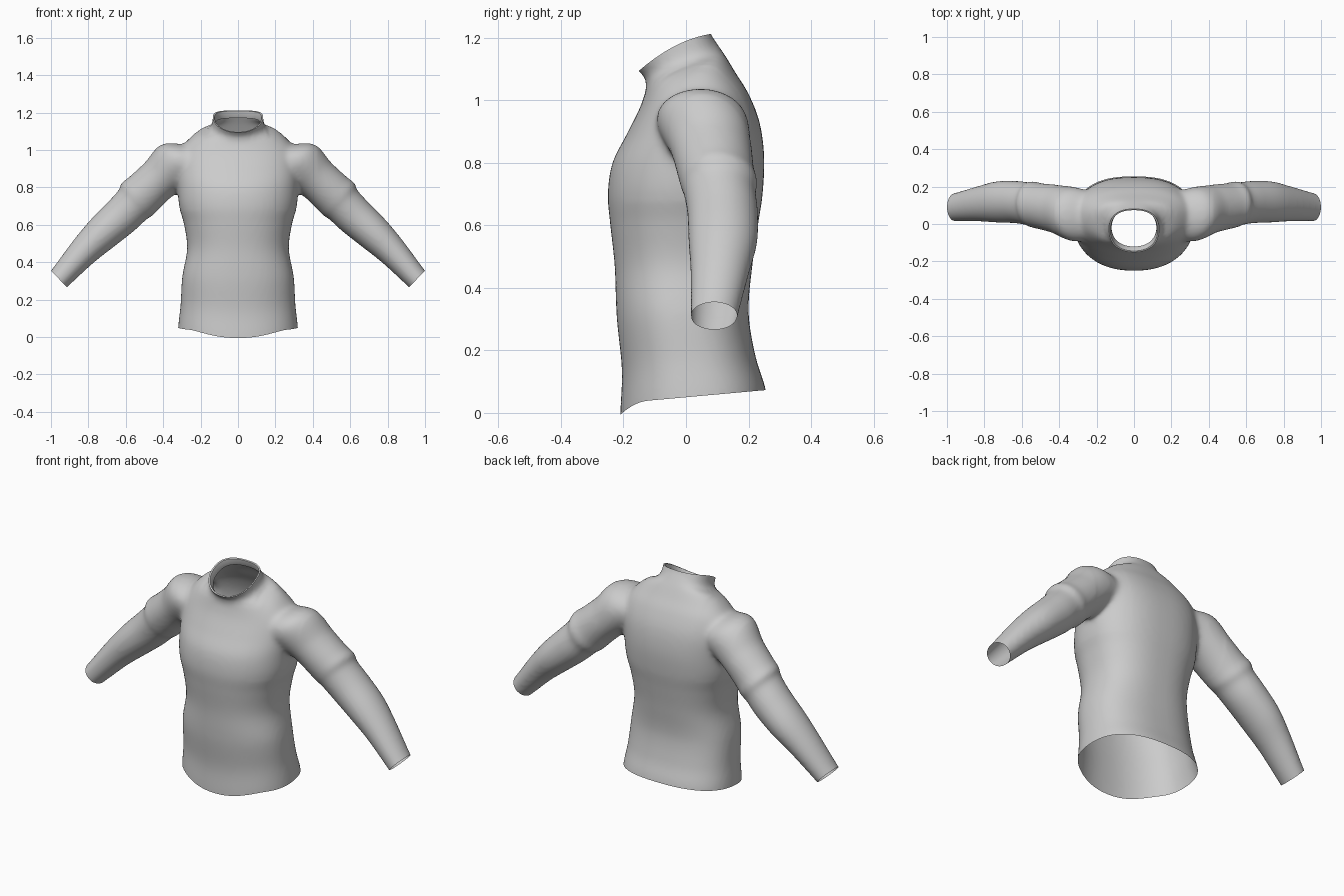
import bpy, bmesh, math
from mathutils import Vector

cube = bpy.data.objects.get("Cube")
if cube:
    bpy.data.objects.remove(cube, do_unlink=True)

SIDES = 64
STEPS = 6


def spline(rows):
    """Smoothly interpolate rows of ring parameters."""
    out = []
    last = len(rows) - 1
    for i in range(last):
        a, b, c, d = (rows[min(max(i + k, 0), last)] for k in (-1, 0, 1, 2))
        for s in range(STEPS):
            t = s / STEPS
            out.append([q + t / 2 * (r - p + t * (2*p - 5*q + 4*r - u + t * (3*(q - r) + u - p)))
                        for p, q, r, u in zip(a, b, c, d)])
    return out + [list(rows[-1])]


def loft(bm, rings):
    """Skin a closed tube over a list of rings."""
    loops = [[bm.verts.new(p) for p in ring] for ring in rings]
    for a, b in zip(loops, loops[1:]):
        for i in range(SIDES):
            j = (i + 1) % SIDES
            bm.faces.new((a[i], a[j], b[j], b[i]))
    bm.faces.new(loops[0][::-1])
    bm.faces.new(loops[-1])


def power(v, n):
    return math.copysign(abs(v) ** (2 / n), v)


def torso_ring(yf, zf, yb, zb, w):
    ring = []
    for i in range(SIDES):
        a = math.tau * i / SIDES
        n = 2.5 if math.sin(a) > 0 else 2.2
        k = (power(math.sin(a), n) + 1) / 2
        ring.append((w * power(math.cos(a), n), yf + (yb - yf) * k, zf + (zb - zf) * k))
    return ring


def sleeve_ring(side, x, y, z, r, ry):
    ring = []
    for i in range(SIDES):
        a = math.tau * i / SIDES
        c = r * math.cos(a)
        ring.append((side * (x + .69 * c), y + ry * math.sin(a), z + .72 * c))
    return ring


# Torso rings: front y, front z, back y, back z, half width
torso = [
    (-.21, -.08, .265, -.08, .325),
    (-.21, .05, .255, .05, .32),
    (-.205, .17, .222, .17, .307),
    (-.222, .32, .2, .32, .298),
    (-.228, .47, .212, .47, .272),
    (-.242, .6, .23, .6, .288),
    (-.25, .7, .245, .7, .315),
    (-.235, .8, .25, .82, .322),
    (-.19, .89, .235, .93, .325),
    (-.15, .97, .2, 1.02, .31),
    (-.132, 1.02, .16, 1.085, .265),
    (-.127, 1.045, .13, 1.135, .215),
    (-.13, 1.065, .11, 1.165, .145),
    (-.155, 1.095, .083, 1.205, .135),
    (-.175, 1.13, .062, 1.245, .13),
]
# Sleeve rings: centre x, y, z, radius in the front plane, depth radius
sleeve = [
    (.18, .04, .95, .1, .11),
    (.31, .05, .935, .135, .145),
    (.42, .08, .845, .117, .13),
    (.5, .095, .772, .117, .123),
    (.54, .105, .736, .12, .123),
    (.565, .108, .705, .108, .115),
    (.63, .117, .64, .104, .113),
    (.73, .118, .55, .095, .11),
    (.83, .108, .452, .08, .094),
    (.957, .09, .31, .062, .075),
    (.99, .088, .278, .06, .073),
]

# Closed volumes that are fused into one cloth surface
bm = bmesh.new()
loft(bm, [torso_ring(*row) for row in spline(torso)])
for side in (1, -1):
    loft(bm, [sleeve_ring(side, *row) for row in spline(sleeve)])
bmesh.ops.recalc_face_normals(bm, faces=bm.faces)
mesh = bpy.data.meshes.new("shirt_volume")
bm.to_mesh(mesh)
bm.free()
shirt = bpy.data.objects.new("shirt", mesh)
bpy.context.collection.objects.link(shirt)
remesh = shirt.modifiers.new("fuse", 'REMESH')
remesh.mode = 'VOXEL'
remesh.voxel_size = .011
relax = shirt.modifiers.new("relax", 'SMOOTH')
relax.factor = .5
relax.iterations = 8
graph = bpy.context.evaluated_depsgraph_get()
fused = bpy.data.meshes.new_from_object(shirt.evaluated_get(graph))
shirt.modifiers.clear()
shirt.data = fused
fused.name = "shirt"
bpy.data.meshes.remove(mesh)

bm = bmesh.new()
bm.from_mesh(fused)

# Soften the seams where the sleeves meet the torso
seam = [v for v in bm.verts if .2 < abs(v.co.x) < .42 and .68 < v.co.z < 1.12]
for _ in range(8):
    bmesh.ops.smooth_vert(bm, verts=seam, factor=.5, use_axis_x=True, use_axis_y=True, use_axis_z=True)

# Cut the hem, cuffs and neck open
neck_normal = Vector((0, -.455, .89))
cuts = [((0, 0, .05), (0, 0, -1)), ((0, .08, 1.21), neck_normal)]
cuts += [((s * .957, 0, .31), (s * .72, 0, -.69)) for s in (1, -1)]
for point, normal in cuts:
    bmesh.ops.bisect_plane(bm, geom=bm.verts[:] + bm.edges[:] + bm.faces[:], dist=1e-5,
                           plane_co=point, plane_no=normal, clear_outer=True)

# Curve the hem down at the front, and arch the collar sides
for v in bm.verts:
    x, y, z = v.co
    if z < .35 and abs(x) < .36:
        dip = max(0, (-.12 - y) / .09)
        v.co.z += (1 - (z - .05) / .3) * (.09 * y - .037 * dip * dip)
    elif z > 1.06 and abs(x) < .16:
        rim = max(0, 1 - (1.04 - v.co.dot(neck_normal)) / .06)
        v.co.z += .022 * rim * max(0, 1 - ((y + .035) / .12) ** 2)

# Turn the collar edge inward
rim = [e for e in bm.edges if e.is_boundary and e.verts[0].co.z > 1]
for inset, drop in ((.94, .001), (.95, .02), (1, .02)):
    made = bmesh.ops.extrude_edge_only(bm, edges=rim)["geom"]
    verts = [g for g in made if isinstance(g, bmesh.types.BMVert)]
    rim = [g for g in made if isinstance(g, bmesh.types.BMEdge)]
    centre = sum((v.co for v in verts), Vector()) / len(verts)
    for v in verts:
        v.co = centre + (v.co - centre) * inset - neck_normal * drop
bmesh.ops.recalc_face_normals(bm, faces=bm.faces)
bm.to_mesh(fused)
bm.free()

# Plain grey cloth
cloth = bpy.data.materials.new("grey_cloth")
cloth.use_nodes = True
colour = (.6, .6, .6, 1)
cloth.diffuse_color = colour
cloth.node_tree.nodes["Principled BSDF"].inputs["Base Color"].default_value = colour
fused.materials.clear()
fused.materials.append(cloth)

bpy.ops.object.select_all(action='DESELECT')
shirt.select_set(True)
bpy.context.view_layer.objects.active = shirt
bpy.ops.object.shade_smooth_by_angle(angle=math.radians(50))
